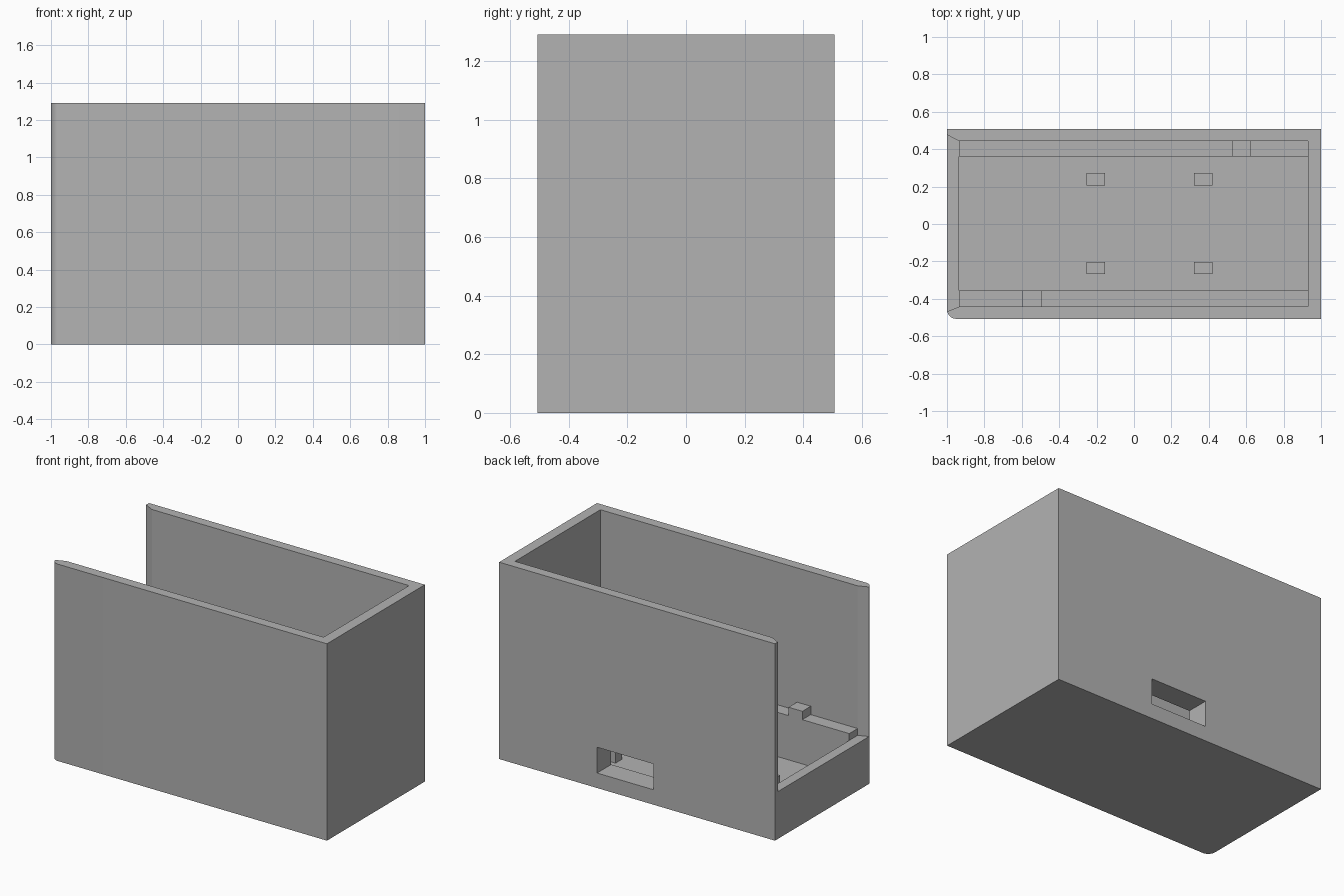
import bpy
import bmesh
from math import cos, sin, pi

if "Cube" in bpy.data.objects:
    bpy.data.objects.remove(bpy.data.objects["Cube"])

grey = bpy.data.materials.new("plain_grey")
grey.use_nodes = True
colour = (0.45, 0.45, 0.45, 1)
grey.diffuse_color = colour
grey.node_tree.nodes["Principled BSDF"].inputs["Base Color"].default_value = colour


def prism(name, outline, z0, z1):
    """Extrude a plan outline from z0 to z1."""
    bm = bmesh.new()
    base = bm.faces.new([bm.verts.new((x, y, z0)) for x, y in outline])
    top = bmesh.ops.extrude_face_region(bm, geom=[base])["geom"]
    bmesh.ops.translate(bm, vec=(0, 0, z1 - z0),
                        verts=[v for v in top if isinstance(v, bmesh.types.BMVert)])
    bmesh.ops.recalc_face_normals(bm, faces=bm.faces)
    mesh = bpy.data.meshes.new(name)
    bm.to_mesh(mesh)
    bm.free()
    mesh.materials.append(grey)
    obj = bpy.data.objects.new(name, mesh)
    bpy.context.collection.objects.link(obj)
    return obj


def block(name, x0, x1, y0, y1, z0, z1):
    return prism(name, [(x0, y0), (x1, y0), (x1, y1), (x0, y1)], z0, z1)


def combine(target, other, operation):
    """Apply a boolean and remove the helper."""
    mod = target.modifiers.new("join", "BOOLEAN")
    mod.operation = operation
    mod.solver = "EXACT"
    mod.object = other
    bpy.context.view_layer.objects.active = target
    bpy.ops.object.modifier_apply(modifier=mod.name)
    bpy.data.objects.remove(other)


HALF_Y, HEIGHT, FLOOR = 0.507, 1.29, 0.065
IN_LEFT, IN_RIGHT, IN_FRONT, IN_BACK = 0.93, -0.935, -0.442, 0.443
LEDGE_Z, TAB_Z, END_WALL_Z = 0.355, 0.41, 0.31

# Outer shell with one rounded corner
r = 0.05
corner = [(-1 + r - r * sin(a), -HALF_Y + r - r * cos(a))
          for a in (i * pi / 16 for i in range(8, -1, -1))]
shell = prism("case_shell", corner + [(1, -HALF_Y), (1, HALF_Y), (-1, HALF_Y)], 0, HEIGHT)

# Hollow interior
combine(shell, block("cavity", IN_RIGHT, IN_LEFT, IN_FRONT, IN_BACK, FLOOR, 1.5), "DIFFERENCE")

# Open end above the low wall, with flared side walls
opening = prism("opening", [(-0.5, -0.4), (-0.5, 0.4), (IN_RIGHT, IN_BACK),
                            (-1.1, 0.53), (-1.1, -0.508), (IN_RIGHT, IN_FRONT)],
                END_WALL_Z, 1.5)
combine(shell, opening, "DIFFERENCE")

# Ledges along both long walls, each with one raised tab
sink = 0.01
for name, y0, y1, tab_x in (("front_ledge", IN_FRONT - sink, -0.355, -0.545),
                            ("back_ledge", 0.36, IN_BACK + sink, 0.575)):
    ledge = block(name, IN_RIGHT, IN_LEFT + sink, y0, y1, FLOOR - sink, LEDGE_Z)
    combine(ledge, block("tab", tab_x - 0.05, tab_x + 0.05, y0, y1, LEDGE_Z - 0.1, TAB_Z), "UNION")
    combine(shell, ledge, "UNION")

# Port window through the back wall and its ledge
combine(shell, block("port", -0.12, 0.29, 0.3, 0.7, 0.098, 0.267), "DIFFERENCE")

shell.select_set(True)
bpy.context.view_layer.objects.active = shell
bpy.ops.object.shade_smooth_by_angle(angle=pi / 9)

# Four support posts on the floor
for side, y in (("front", -0.235), ("back", 0.24)):
    for end, x in (("right", -0.205), ("left", 0.37)):
        block(f"{side}_{end}_post", x - 0.05, x + 0.05, y - 0.033, y + 0.033, FLOOR - sink, 0.2)
